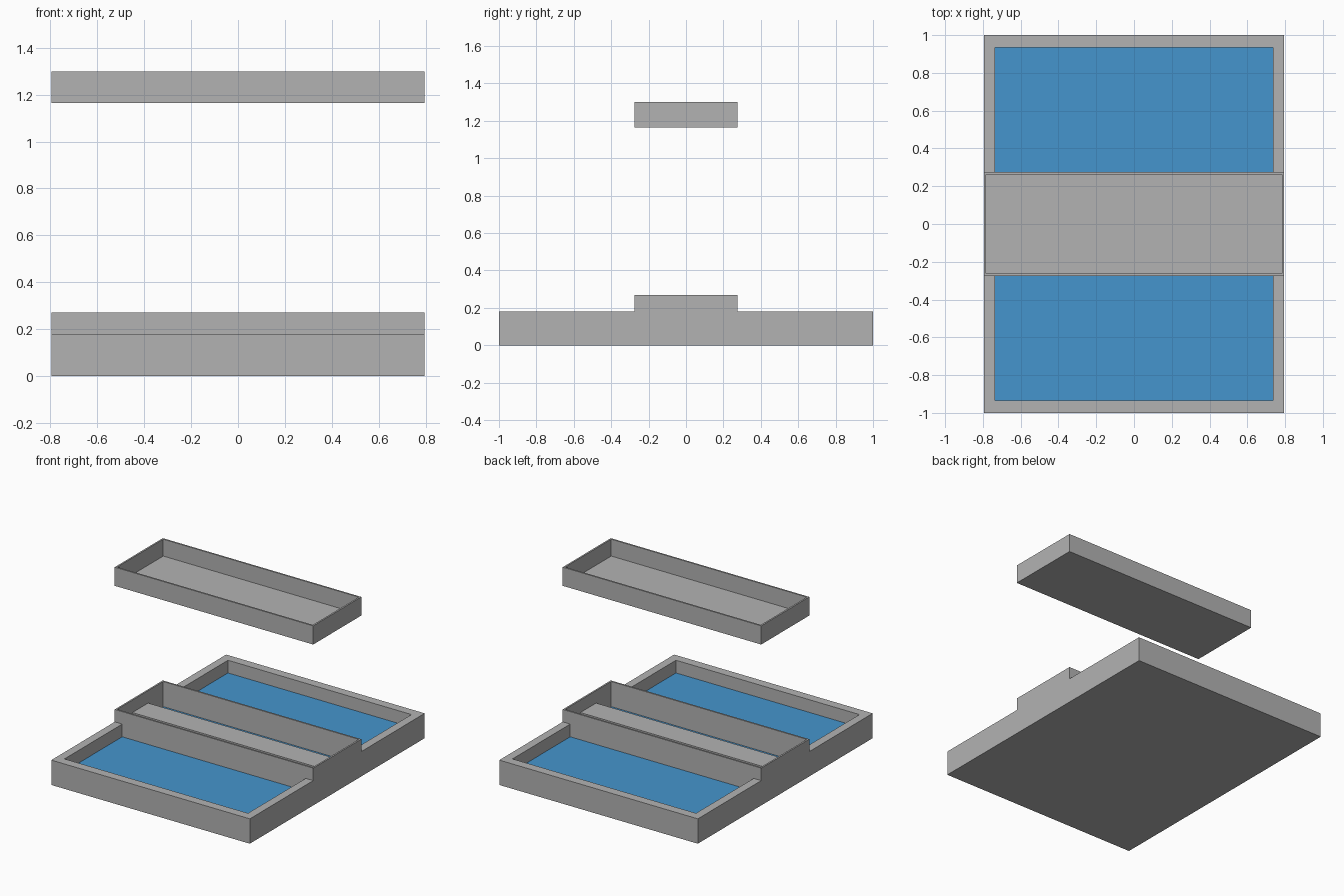
import bpy, bmesh

if "Cube" in bpy.data.objects:
    bpy.data.objects.remove(bpy.data.objects["Cube"])


def material(name, rgb):
    m = bpy.data.materials.new(name)
    m.diffuse_color = (*rgb, 1)
    m.use_nodes = True
    m.node_tree.nodes["Principled BSDF"].inputs["Base Color"].default_value = m.diffuse_color
    return m


GREY = material("concrete grey", (0.45, 0.45, 0.45))
BLUE = material("water blue", (0.06, 0.30, 0.61))


def mirrored(values):
    return sorted([-v for v in values] + list(values))


def stepped_block(name, half_xs, half_ys, bottom, height, is_blue=lambda z: False):
    """Watertight block on a symmetric grid; height(|x|, |y|) gives each cell's top."""
    xs, ys = mirrored(half_xs), mirrored(half_ys)
    nx, ny = len(xs) - 1, len(ys) - 1
    bm = bmesh.new()

    def top(i, j):
        if not (0 <= i < nx and 0 <= j < ny):
            return bottom
        return height(abs(xs[i] + xs[i + 1]) / 2, abs(ys[j] + ys[j + 1]) / 2)

    def face(points, blue=False):
        f = bm.faces.new([bm.verts.new(p) for p in points])
        f.material_index = int(blue)

    for i in range(nx):
        for j in range(ny):
            x0, x1, y0, y1, z = xs[i], xs[i + 1], ys[j], ys[j + 1], top(i, j)
            face([(x0, y0, z), (x1, y0, z), (x1, y1, z), (x0, y1, z)], is_blue(z))
            face([(x0, y1, bottom), (x1, y1, bottom), (x1, y0, bottom), (x0, y0, bottom)])
            # walls down to any lower neighbour
            for di, dj, a, b in ((0, -1, (x0, y0), (x1, y0)), (1, 0, (x1, y0), (x1, y1)),
                                 (0, 1, (x1, y1), (x0, y1)), (-1, 0, (x0, y1), (x0, y0))):
                low = top(i + di, j + dj)
                if low < z:
                    face([(*a, low), (*b, low), (*b, z), (*a, z)])
    bmesh.ops.remove_doubles(bm, verts=bm.verts, dist=1e-5)
    mesh = bpy.data.meshes.new(name)
    bm.to_mesh(mesh)
    bm.free()
    mesh.materials.append(GREY)
    mesh.materials.append(BLUE)
    obj = bpy.data.objects.new(name, mesh)
    bpy.context.collection.objects.link(obj)
    return obj


X, Y = 0.795, 1.0            # outer half sizes
POOL_X, POOL_Y = 0.735, 0.935
BRIDGE, WALL = 0.275, 0.012  # raised trough half width, thin wall
SHELF = 0.09                 # half width of the shelf inside the trough
WATER, RIM, BRIDGE_TOP = 0.088, 0.18, 0.27


# Two-pool basin with the raised trough across its middle
def basin_height(x, y):
    if y < BRIDGE:
        if x > X - WALL or y > BRIDGE - WALL:
            return BRIDGE_TOP
        return RIM if y < SHELF else WATER
    return WATER if x < POOL_X and y < POOL_Y else RIM


stepped_block("basin_with_trough", (POOL_X, X - WALL, X),
              (SHELF, BRIDGE - WALL, BRIDGE, POOL_Y, Y), 0,
              basin_height, lambda z: z == WATER)

# Open tray floating above the trough
stepped_block("upper_tray", (X - WALL, X), (BRIDGE - WALL, BRIDGE), 1.165,
              lambda x, y: 1.178 if x < X - WALL and y < BRIDGE - WALL else 1.30)
